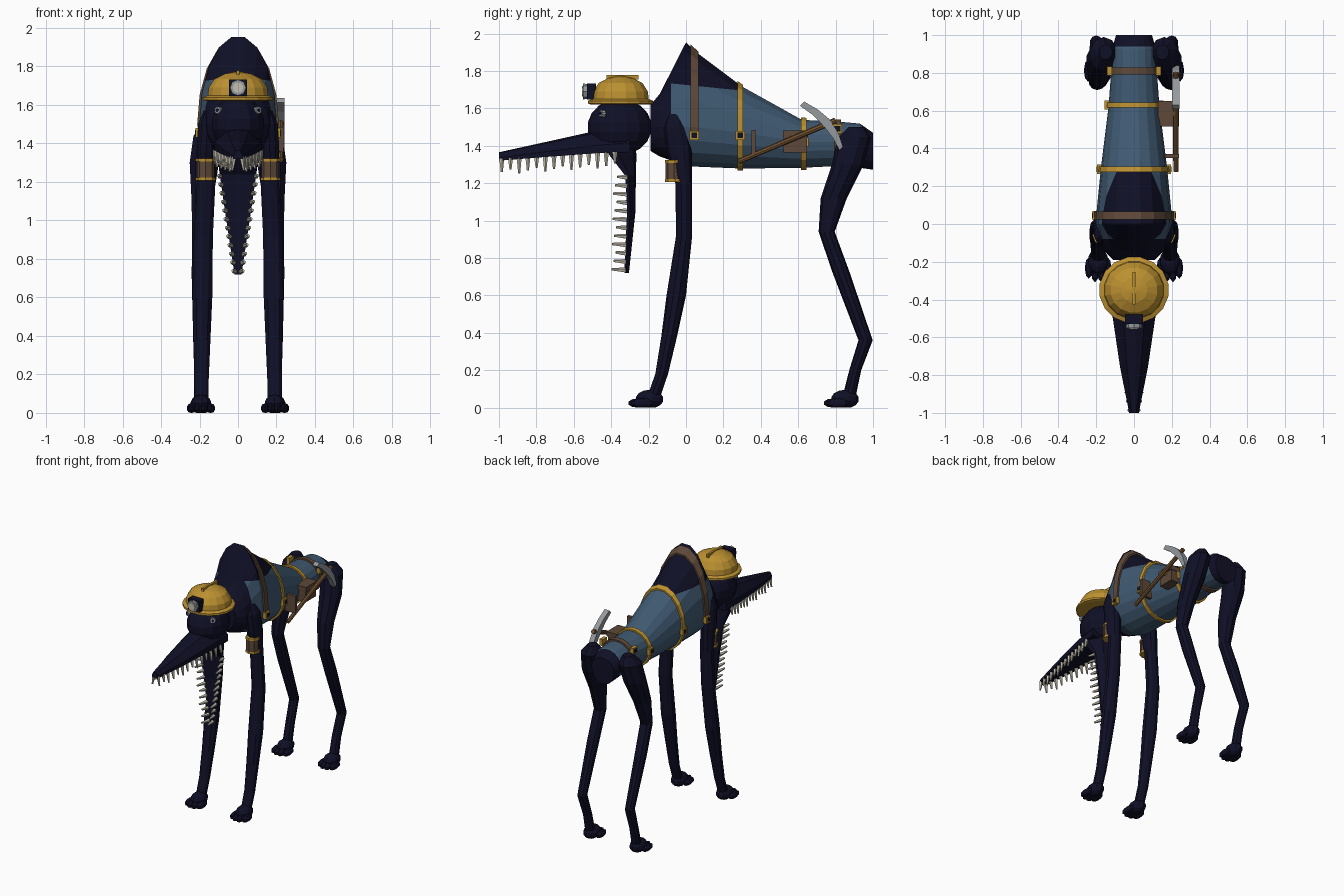
import bpy, bmesh, math
from mathutils import Vector, Matrix

cube = bpy.data.objects.get("Cube")
if cube:
    bpy.data.objects.remove(cube, do_unlink=True)


def material(name, rgb):
    m = bpy.data.materials.new(name)
    m.use_nodes = True
    m.diffuse_color = (*rgb, 1)
    m.node_tree.nodes["Principled BSDF"].inputs["Base Color"].default_value = (*rgb, 1)
    return m


HIDE = material("dark_hide", (0.005, 0.005, 0.02))
BLUE = material("blue_cloth", (0.05, 0.10, 0.165))
GOLD = material("yellow_metal", (0.50, 0.28, 0.03))
LEATHER = material("brown_leather", (0.11, 0.065, 0.04))
WOOD = material("wood", (0.17, 0.085, 0.03))
STEEL = material("steel", (0.30, 0.32, 0.34))
BONE = material("bone", (0.55, 0.52, 0.43))


def finish(name, bm, *mats):
    bmesh.ops.recalc_face_normals(bm, faces=bm.faces)
    me = bpy.data.meshes.new(name)
    bm.to_mesh(me)
    bm.free()
    for m in mats:
        me.materials.append(m)
    ob = bpy.data.objects.new(name, me)
    bpy.context.collection.objects.link(ob)
    return ob


def loft(rings, caps=True):
    bm = bmesh.new()
    rows = [[bm.verts.new(p) for p in r] for r in rings]
    n = len(rows[0])
    for a, b in zip(rows, rows[1:]):
        for i in range(n):
            j = (i + 1) % n
            bm.faces.new((a[i], a[j], b[j], b[i]))
    if caps:
        bm.faces.new(rows[0])
        bm.faces.new(rows[-1])
    return bm


def flat_ring(x, y, z, rx, ry, n=8):
    return [Vector((x + rx * math.cos(t), y + ry * math.sin(t), z))
            for t in (math.tau * (i + 0.5) / n for i in range(n))]


def add_rod(bm, a, b, r1, r2, n=8):
    a, b = Vector(a), Vector(b)
    rot = (b - a).to_track_quat("Z", "Y").to_matrix().to_4x4()
    bmesh.ops.create_cone(bm, cap_ends=True, segments=n, radius1=r1, radius2=r2,
                          depth=(b - a).length, matrix=Matrix.Translation((a + b) / 2) @ rot)


def rod(name, a, b, r1, r2, mat, n=8):
    bm = bmesh.new()
    add_rod(bm, a, b, r1, r2, n)
    return finish(name, bm, mat)


def box(name, at, size, mat, tilt=0):
    bm = bmesh.new()
    bmesh.ops.create_cube(bm, size=1, matrix=Matrix.Translation(at)
                          @ Matrix.Rotation(tilt, 4, "X") @ Matrix.Diagonal((*size, 1)))
    return finish(name, bm, mat)


def add_ball(bm, at, size, u=10, v=7):
    bmesh.ops.create_uvsphere(bm, u_segments=u, v_segments=v, radius=1,
                              matrix=Matrix.Translation(at) @ Matrix.Diagonal((*size, 1)))


# Torso stations: y, bottom, widest height, top, half width
TORSO = [(-0.19, 1.37, 1.50, 1.62, 0.11), (-0.14, 1.34, 1.50, 1.68, 0.16),
         (0.0, 1.29, 1.50, 1.96, 0.20), (0.05, 1.285, 1.50, 1.91, 0.20),
         (0.3, 1.275, 1.47, 1.72, 0.175), (0.62, 1.28, 1.42, 1.54, 0.135),
         (0.82, 1.29, 1.42, 1.53, 0.12), (0.93, 1.28, 1.41, 1.52, 0.115),
         (1.0, 1.27, 1.39, 1.47, 0.095)]


def torso_ring(y, grow=0.0, n=18):
    for a, b in zip(TORSO, TORSO[1:]):
        if a[0] <= y <= b[0]:
            f = (y - a[0]) / (b[0] - a[0])
            lo, mid, hi, w = (p + (q - p) * f for p, q in zip(a[1:], b[1:]))
            break
    pts = []
    for i in range(n):
        t = math.tau * i / n
        s = math.sin(t)
        h = hi - mid if s > 0 else mid - lo
        pts.append(Vector(((w + grow) * math.cos(t), y, mid + (h + grow) * s)))
    return pts


# Torso with the vest cut in as coloured faces
bm = loft([torso_ring(s[0]) for s in TORSO])
collar = Vector((0, 0.1, 1))
for co, no in (((0, -0.08, 0), (0, 1, 0)), ((0, 0.94, 0), (0, 1, 0)), ((0, 0, 1.725), collar)):
    bmesh.ops.bisect_plane(bm, geom=bm.verts[:] + bm.edges[:] + bm.faces[:],
                           plane_co=co, plane_no=no)
for f in bm.faces:
    c = f.calc_center_median()
    f.material_index = int(-0.08 < c.y < 0.94 and (c.dot(collar) < 1.725 or c.y > 0.3))
finish("torso", bm, HIDE, BLUE)

# Straps and buckles
for name, y, half, mat, buckle_z in (("shoulder_strap", 0.045, 0.022, LEATHER, 1.455),
                                     ("chest_strap", 0.29, 0.014, GOLD, 1.455),
                                     ("waist_strap", 0.63, 0.014, GOLD, 1.42),
                                     ("hip_strap", 0.81, 0.018, LEATHER, 1.49)):
    bm = loft([torso_ring(y - half, -0.005), torso_ring(y - half, 0.012),
               torso_ring(y + half, 0.012), torso_ring(y + half, -0.005)], caps=False)
    if name == "shoulder_strap":
        bmesh.ops.bisect_plane(bm, geom=bm.verts[:] + bm.edges[:] + bm.faces[:],
                               plane_co=(0, 0, 1.44), plane_no=(0, 0, 1), clear_inner=True)
    finish(name, bm, mat)
    w = max(p.x for p in torso_ring(y))
    for side in (1, -1):
        box(name + "_buckle", (side * (w + 0.008), y, buckle_z), (0.026, 0.05, 0.05), GOLD)
        box(name + "_buckle_hole", (side * (w + 0.018), y, buckle_z), (0.009, 0.03, 0.03), HIDE)

# Legs: z, x, y, half width, half depth
FRONT_LEG = [(1.57, 0.15, -0.06, 0.03, 0.035), (1.5, 0.16, -0.055, 0.05, 0.066),
             (1.36, 0.165, -0.035, 0.052, 0.066), (1.2, 0.165, -0.012, 0.05, 0.045),
             (0.92, 0.18, -0.01, 0.052, 0.043), (0.6, 0.185, -0.052, 0.054, 0.052),
             (0.38, 0.187, -0.09, 0.046, 0.042), (0.18, 0.19, -0.13, 0.04, 0.034),
             (0.05, 0.19, -0.175, 0.038, 0.035)]
HIND_LEG = [(1.5, 0.15, 0.91, 0.035, 0.04), (1.44, 0.16, 0.90, 0.075, 0.09),
            (1.3, 0.175, 0.865, 0.08, 0.085), (1.12, 0.185, 0.79, 0.06, 0.07),
            (0.94, 0.195, 0.752, 0.045, 0.043), (0.72, 0.2, 0.83, 0.043, 0.046),
            (0.36, 0.2, 0.96, 0.034, 0.038), (0.2, 0.195, 0.905, 0.034, 0.032),
            (0.05, 0.195, 0.87, 0.036, 0.035)]
for label, side in (("left", 1), ("right", -1)):
    for part, leg in (("front", FRONT_LEG), ("hind", HIND_LEG)):
        finish(f"{label}_{part}_leg",
               loft([flat_ring(side * x, y, z, rx, ry, 10) for z, x, y, rx, ry in leg]), HIDE)
        # Foot with heel and toes
        _, x, y, _, _ = leg[-1]
        bm = bmesh.new()
        add_ball(bm, (side * x, y - 0.02, 0.045), (0.055, 0.075, 0.05))
        for k in (-1.5, -0.5, 0.5, 1.5):
            reach = 0.018 * abs(k)
            add_ball(bm, (side * x + k * 0.033, y - 0.085 + reach, 0.024), (0.022, 0.06, 0.026), 8, 5)
        for v in bm.verts:
            v.co.z = max(v.co.z, 0)
        finish(f"{label}_{part}_foot", bm, HIDE)

    # Arm pouch with metal bands
    px = side * 0.168
    rod(f"{label}_arm_pouch", (px, -0.064, 1.21), (px, -0.064, 1.32), 0.046, 0.046, LEATHER)
    for z in (1.215, 1.315):
        rod(f"{label}_pouch_band", (px, -0.06, z - 0.008), (px, -0.06, z + 0.008), 0.052, 0.052, GOLD)

    # Eye
    eye, out = Vector((side * 0.098, -0.44, 1.57)), Vector((side * 0.5, -0.8, 0.15)).normalized()
    rod(f"{label}_eye", eye, eye + out * 0.02, 0.022, 0.018, STEEL, 10)
    rod(f"{label}_pupil", eye, eye + out * 0.024, 0.009, 0.009, HIDE)

# Head
bm = bmesh.new()
add_ball(bm, (0, -0.355, 1.5), (0.14, 0.172, 0.15), 14, 9)
finish("head", bm, HIDE)

# Upper snout: y, bottom, top, half width
SNOUT = [(-0.3, 1.365, 1.51, 0.125), (-0.48, 1.36, 1.48, 0.115),
         (-0.75, 1.34, 1.42, 0.075), (-1.0, 1.32, 1.365, 0.025)]
SHAPE = [(-1, 0), (1, 0), (1, 0.35), (0.5, 0.9), (0, 1), (-0.5, 0.9), (-1, 0.35)]
finish("upper_snout", loft([[Vector((w * u, y, lo + (hi - lo) * v)) for u, v in SHAPE]
                            for y, lo, hi, w in SNOUT]), HIDE)

# Hanging lower jaw: z, front, back, half width
JAW = [(1.4, -0.43, -0.27, 0.11), (1.35, -0.41, -0.265, 0.11), (1.24, -0.325, -0.268, 0.095),
       (1.05, -0.315, -0.27, 0.068), (0.72, -0.33, -0.305, 0.018)]
finish("lower_jaw", loft([[Vector((w * u, f + (b - f) * v, z)) for u, v in SHAPE]
                          for z, f, b, w in JAW]), HIDE)

# Teeth along both jaws
bm = bmesh.new()
for side in (1, -1):
    for i in range(14):
        t = i / 13
        base = Vector((side * (0.115 - 0.095 * t), -0.38 - 0.605 * t, 1.365 - 0.035 * t))
        length = 0.058 + 0.012 * (i % 3)
        add_rod(bm, base, base + Vector((side * 0.01, 0, -length)), 0.014, 0.006, 5)
    for i in range(12):
        t = i / 11
        base = Vector((side * (0.092 - 0.076 * t), -0.315 - 0.01 * t, 1.23 - 0.495 * t))
        length = 0.052 + 0.01 * (i % 3)
        add_rod(bm, base, base + Vector((side * 0.012, -length, 0.004)), 0.014, 0.007, 5)
finish("teeth", bm, BONE)

# Helmet: radius, height
DOME = [(0.165, 1.62), (0.185, 1.625), (0.185, 1.64), (0.16, 1.65), (0.155, 1.69),
        (0.125, 1.735), (0.07, 1.762), (0.015, 1.772)]
finish("helmet", loft([flat_ring(0, -0.35, z, r, r * 0.96, 16) for r, z in DOME]), GOLD)
box("helmet_ridge", (0, -0.34, 1.766), (0.016, 0.17, 0.026), GOLD)
box("lamp_mount", (0, -0.505, 1.69), (0.095, 0.05, 0.085), HIDE)
rod("lamp_rim", (0, -0.52, 1.69), (0, -0.55, 1.69), 0.04, 0.042, STEEL)
rod("lamp_lens", (0, -0.53, 1.69), (0, -0.556, 1.69), 0.028, 0.028, BONE)

# Pickaxe and the gear that carries it
rod("pickaxe_handle", (0.222, 0.28, 1.315), (0.222, 0.80, 1.535), 0.014, 0.016, WOOD)
PICK = [(0.62, 1.625, 0.016), (0.69, 1.58, 0.02), (0.75, 1.525, 0.024),
        (0.80, 1.455, 0.02), (0.83, 1.385, 0.014)]
finish("pickaxe_head", loft([[Vector((0.222 + u * 0.02, y + v * r * 0.7, z + v * r * 0.7))
                              for u, v in ((-1, -1), (1, -1), (1, 1), (-1, 1))]
                             for y, z, r in PICK]), STEEL)
box("side_pouch", (0.165, 0.585, 1.42), (0.075, 0.125, 0.11), LEATHER)
box("side_pouch_flap", (0.168, 0.585, 1.465), (0.084, 0.135, 0.035), LEATHER)
box("side_pouch_clasp", (0.206, 0.585, 1.445), (0.009, 0.025, 0.03), GOLD)
box("handle_loop", (0.195, 0.36, 1.42), (0.085, 0.022, 0.13), LEATHER)
